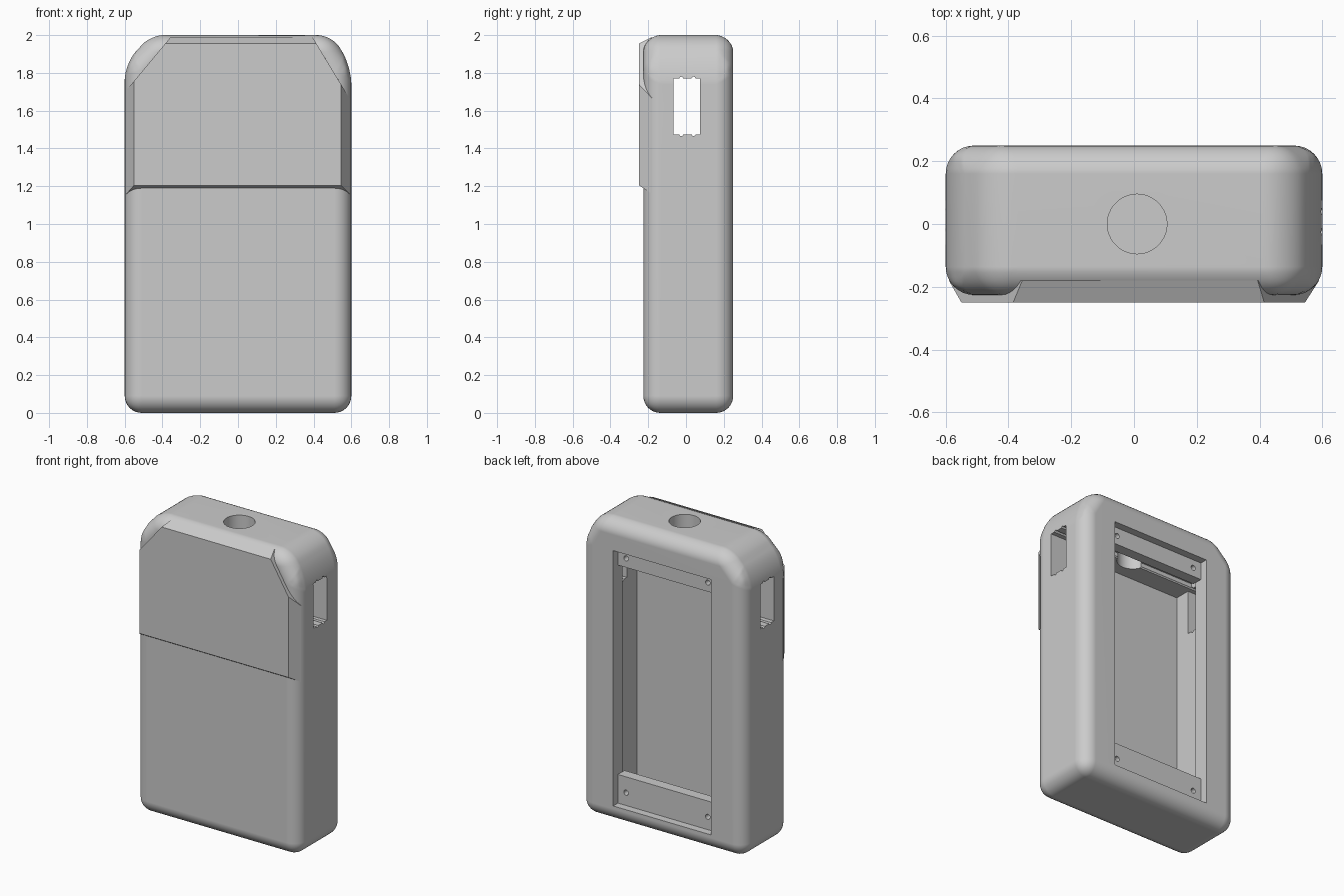
import bpy, bmesh
from math import radians, pi
from mathutils import Matrix, Vector

if "Cube" in bpy.data.objects:
    bpy.data.objects.remove(bpy.data.objects["Cube"], do_unlink=True)

GREY = (0.6, 0.6, 0.6, 1)
grey = bpy.data.materials.new("plain_grey")
grey.use_nodes = True
grey.diffuse_color = GREY
grey.node_tree.nodes["Principled BSDF"].inputs["Base Color"].default_value = GREY


def add(name, bm):
    bmesh.ops.recalc_face_normals(bm, faces=bm.faces)
    mesh = bpy.data.meshes.new(name)
    bm.to_mesh(mesh)
    bm.free()
    mesh.materials.append(grey)
    ob = bpy.data.objects.new(name, mesh)
    bpy.context.collection.objects.link(ob)
    return ob


def loft(name, front, back, y0, y1):
    """Solid between two x-z outlines with the same number of corners."""
    bm = bmesh.new()
    a = [bm.verts.new((x, y0, z)) for x, z in front]
    b = [bm.verts.new((x, y1, z)) for x, z in back]
    bm.faces.new(a)
    bm.faces.new(b)
    for i in range(len(a)):
        j = (i + 1) % len(a)
        bm.faces.new((a[i], a[j], b[j], b[i]))
    return add(name, bm)


def box(name, x, y, z):
    outline = [(x[0], z[0]), (x[1], z[0]), (x[1], z[1]), (x[0], z[1])]
    return loft(name, outline, outline, *y)


def cylinder(name, centre, r, depth, axis, sides=32):
    bm = bmesh.new()
    turn = Vector((0, 0, 1)).rotation_difference(Vector(axis)).to_matrix().to_4x4()
    bmesh.ops.create_cone(bm, cap_ends=True, segments=sides, radius1=r, radius2=r,
                          depth=depth, matrix=Matrix.Translation(centre) @ turn)
    return add(name, bm)


def apply(ob, mod):
    bpy.ops.object.select_all(action="DESELECT")
    ob.select_set(True)
    bpy.context.view_layer.objects.active = ob
    bpy.ops.object.modifier_apply(modifier=mod.name)


def cut(ob, cutter):
    mod = ob.modifiers.new("cut", "BOOLEAN")
    mod.operation, mod.solver, mod.object = "DIFFERENCE", "EXACT", cutter
    cutter.hide_render = True
    apply(ob, mod)
    bpy.data.objects.remove(cutter, do_unlink=True)


# Rounded case with two unequal top chamfers
outline = [(-0.6, 0), (0.6, 0), (0.6, 1.83), (0.5, 2), (-0.46, 2), (-0.6, 1.85)]
case = loft("case", outline, outline, -0.226, 0.25)
bevel = case.modifiers.new("round", "BEVEL")
bevel.width, bevel.segments, bevel.limit_method = 0.09, 8, "NONE"
apply(case, bevel)

# Hollow inside, with a narrower opening in the back
cut(case, box("cavity_front", (-0.48, 0.48), (-0.17, -0.02), (0.11, 1.77)))
cut(case, box("cavity_rear", (-0.48, 0.48), (-0.03, 0.15), (0.11, 1.805)))
cut(case, box("back_opening", (-0.36, 0.36), (0.14, 0.3), (0.11, 1.805)))

# Side windows with screw notches, and the round hole in the top
cut(case, box("window", (-0.7, 0.7), (-0.065, 0.075), (1.475, 1.77)))
for y in (-0.025, 0.04):
    for z in (1.475, 1.77):
        cut(case, cylinder("notch", (0, y, z), 0.01, 1.4, (1, 0, 0), 12))
cut(case, cylinder("top_hole", (0.01, 0, 1.9), 0.095, 0.4, (0, 0, 1), 48))

# Raised front panel with sloping sides and straight corner cuts
face = [(-0.55, 1.205), (0.545, 1.205), (0.545, 1.74),
        (0.415, 1.955), (-0.385, 1.955), (-0.55, 1.757)]
root = [(-0.59, 1.16), (0.59, 1.16), (0.59, 1.666),
        (0.394, 1.99), (-0.356, 1.99), (-0.59, 1.709)]
panel = loft("front_panel", face, root, -0.25, -0.18)

# Recessed mounting bars with screw holes
parts = [case, panel]
for name, z0, z1, hole in (("upper_bar", 1.69, 1.805, 1.75), ("lower_bar", 0.11, 0.3, 0.195)):
    bar = box(name, (-0.36, 0.36), (0.13, 0.2), (z0, z1))
    for x in (-0.3, 0.3):
        cut(bar, cylinder("screw_hole", (x, 0.19, hole), 0.017, 0.2, (0, 1, 0), 20))
    parts.append(bar)

# Smooth shading on rounded surfaces only
for ob in parts:
    bpy.ops.object.select_all(action="DESELECT")
    ob.select_set(True)
    bpy.context.view_layer.objects.active = ob
    bpy.ops.object.shade_smooth_by_angle(angle=radians(25))
    normals = ob.modifiers.new("normals", "WEIGHTED_NORMAL")
    normals.keep_sharp = True
